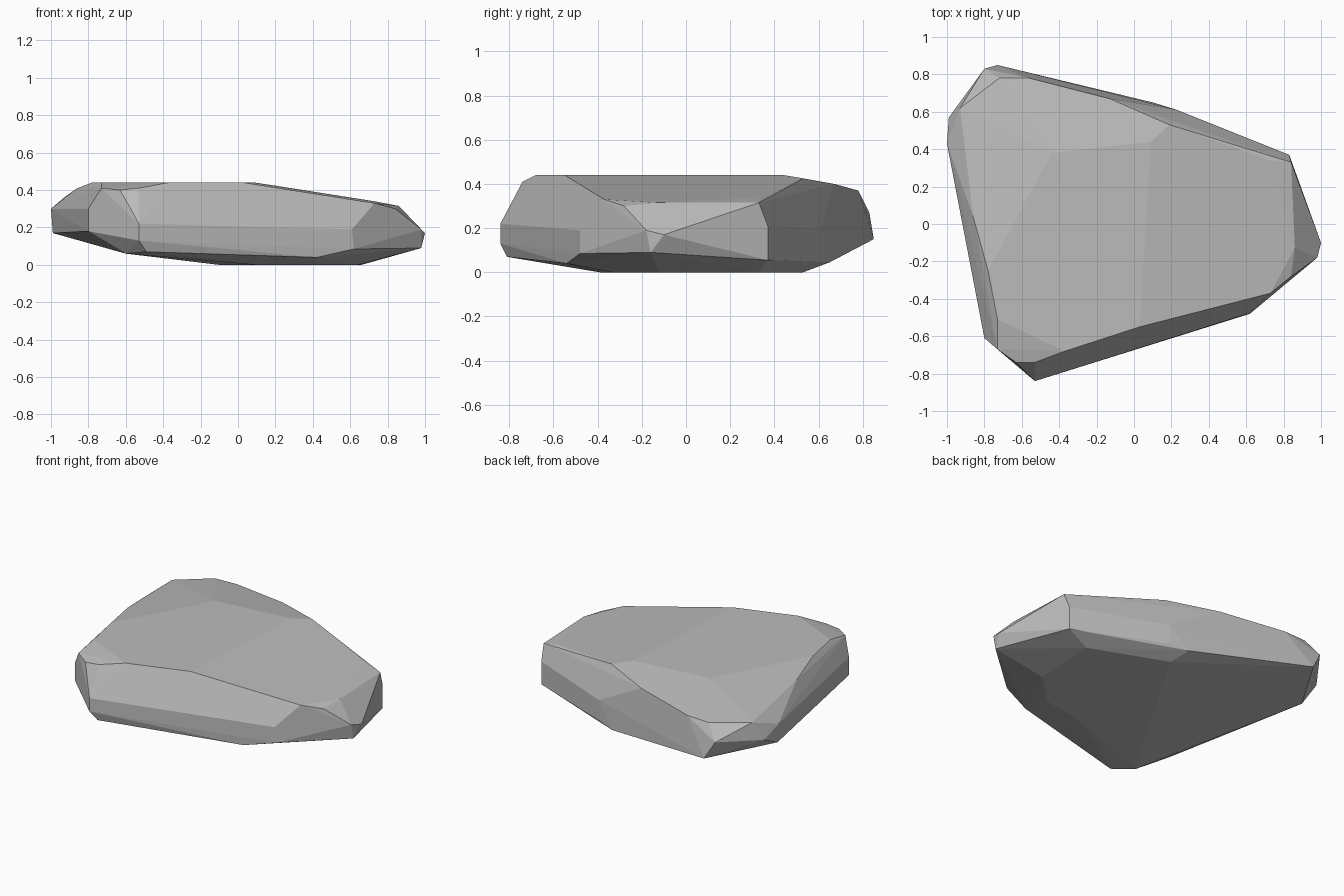
import bpy
import bmesh
from math import radians

default_cube = bpy.data.objects.get("Cube")
if default_cube:
    bpy.data.objects.remove(default_cube, do_unlink=True)


def flat_material(name, colour):
    material = bpy.data.materials.new(name)
    material.use_nodes = True
    material.diffuse_color = colour
    shader = material.node_tree.nodes["Principled BSDF"]
    shader.inputs["Base Color"].default_value = colour
    shader.inputs["Roughness"].default_value = 0.9
    return material


def level_contour(outline, height):
    """Lift a flat plan outline to one height."""
    return [(x, y, height) for x, y in outline]


def hewn_stone(name, contours, material, merge_angle):
    """Stretch a convex faceted skin over stacked contours."""
    bm = bmesh.new()
    for contour in contours:
        for point in contour:
            bm.verts.new(point)
    hull = bmesh.ops.convex_hull(bm, input=bm.verts, use_existing_faces=False)
    leftover = {v for v in hull["geom_interior"] + hull["geom_unused"]
                if isinstance(v, bmesh.types.BMVert)}
    bmesh.ops.delete(bm, geom=list(leftover), context="VERTS")
    # Join nearly flat neighbours into broad facets
    bmesh.ops.dissolve_limit(bm, angle_limit=merge_angle,
                             verts=bm.verts, edges=bm.edges)
    bmesh.ops.recalc_face_normals(bm, faces=bm.faces)

    mesh = bpy.data.meshes.new(name)
    bm.to_mesh(mesh)
    bm.free()
    mesh.materials.append(material)
    stone = bpy.data.objects.new(name, mesh)
    bpy.context.collection.objects.link(stone)
    return stone


# Level plateau on top of the stone
crown = level_contour([(-.78, -.25), (-.44, .38), (.09, .44),
                       (.03, -.55), (-.37, -.68), (-.73, -.51)], .44)

# Rim where the sloping top meets the steep sides
shoulder = [(-.53, -.74, .41), (-.63, -.74, .4), (-.73, -.67, .41),
            (-.86, .04, .41), (-.93, .62, .36), (-.72, .78, .365),
            (-.56, .78, .37), (-.13, .67, .4), (.19, .53, .425),
            (.73, .34, .34), (.84, .33, .315), (.86, -.13, .315),
            (.84, -.28, .3), (.73, -.37, .33)]

# Widest outline around the middle
girdle = [(-.53, -.84, .22), (-.8, -.61, .3), (-1, .43, .3),
          (-.99, .57, .24), (-.8, .83, .27), (-.73, .85, .15),
          (.23, .61, .2), (.83, .37, .21), (1, -.1, .17),
          (.98, -.18, .19), (.61, -.48, .19)]

# Undercut edge below the widest outline
undercut = [(-.53, -.84, .13), (-.49, -.81, .07), (-.8, -.61, .18),
            (-.99, .43, .17), (.1, .65, .045), (.23, .61, .065),
            (.83, .37, .055), (.98, -.16, .09), (.62, -.48, .085),
            (.42, -.54, .04), (-.6, -.7, .06)]

# Flat resting patch underneath
base = level_contour([(.66, .33), (.64, -.12), (.42, -.33),
                      (.1, -.39), (-.1, .1), (.15, .53)], 0)

stone_grey = flat_material("stone grey", (.5, .5, .5, 1))
hewn_stone("boulder", [crown, shoulder, girdle, undercut, base],
           stone_grey, radians(2.5))
